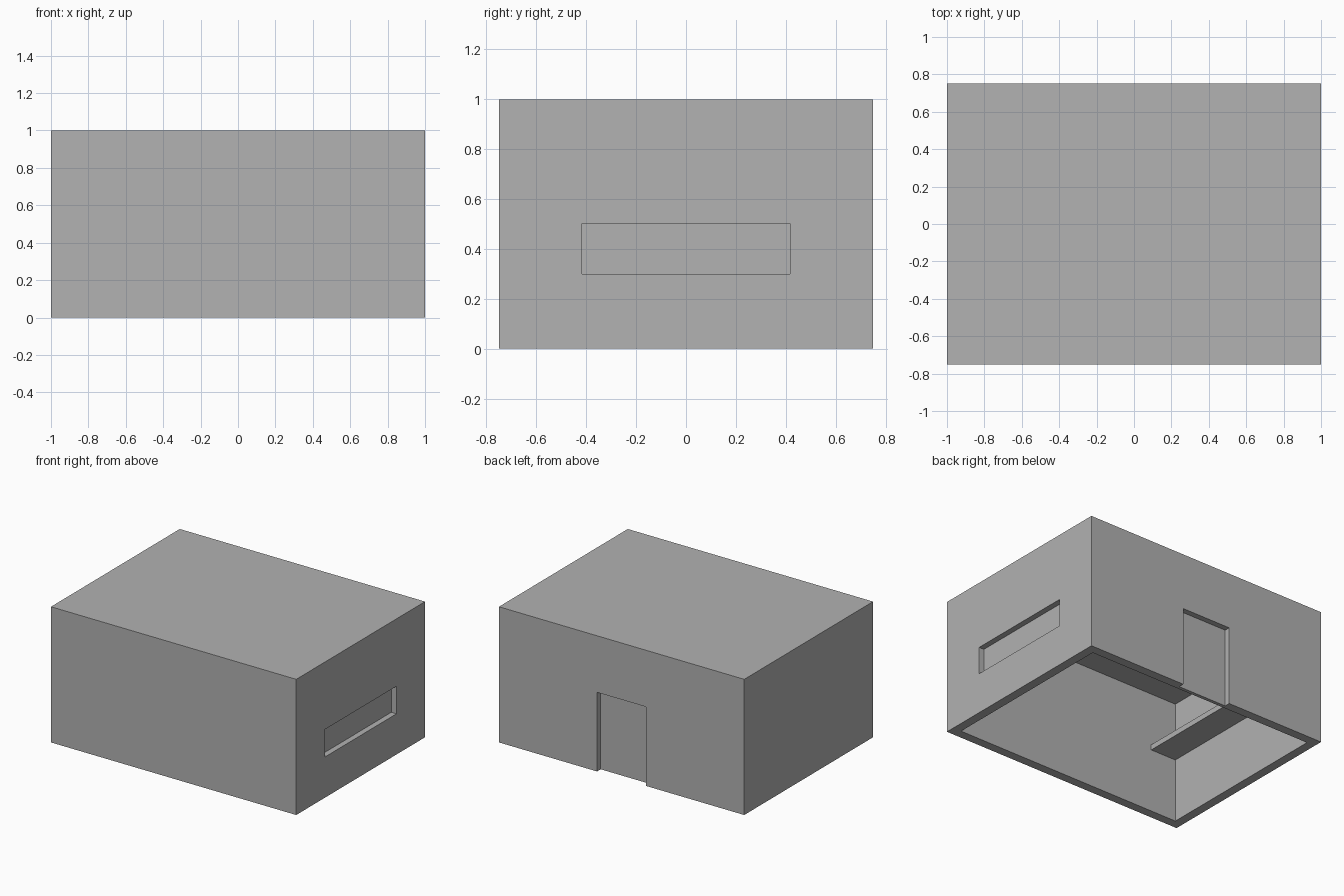
import bpy

cube = bpy.data.objects.get("Cube")
if cube:
    bpy.data.objects.remove(cube, do_unlink=True)

WALL = 0.067     # wall thickness
RECESS = 0.042   # depth of door and window recesses
CEILING = 0.9

grey = bpy.data.materials.new("plain_grey")
grey.use_nodes = True
colour = (0.445, 0.445, 0.445, 1)
grey.diffuse_color = colour
grey.node_tree.nodes["Principled BSDF"].inputs["Base Color"].default_value = colour


def box(name, x, y, z):
    """Box spanning the given (low, high) ranges."""
    spans = (x, y, z)
    bpy.ops.mesh.primitive_cube_add(size=1)
    ob = bpy.context.object
    ob.name = name
    for v in ob.data.vertices:
        v.co = [lo if c < 0 else hi for c, (lo, hi) in zip(v.co, spans)]
    ob.data.materials.append(grey)
    return ob


def cut(target, cutter):
    mod = target.modifiers.new("cut", 'BOOLEAN')
    mod.operation = 'DIFFERENCE'
    mod.solver = 'EXACT'
    mod.object = cutter
    bpy.context.view_layer.objects.active = target
    bpy.ops.object.modifier_apply(modifier=mod.name)
    bpy.data.objects.remove(cutter, do_unlink=True)


# Building shell, open underneath
shell = box("building_shell", (-1, 1), (-0.75, 0.75), (0, 1))
ix, iy = 1 - WALL, 0.75 - WALL
cut(shell, box("room_cutter", (-ix, ix), (-iy, iy), (-0.1, CEILING)))

# Doorway recess in the back wall, window recess in the left wall
cut(shell, box("door_cutter", (-0.2, 0.2), (0.75 - RECESS, 0.85), (-0.1, 0.583)))
cut(shell, box("window_cutter", (1 - RECESS, 1.1), (-0.417, 0.417), (0.3, 0.503)))

# Shelf along the inner right wall
box("inner_shelf", (-ix, -ix + 0.21), (-iy, iy), (0.47, 0.51))
